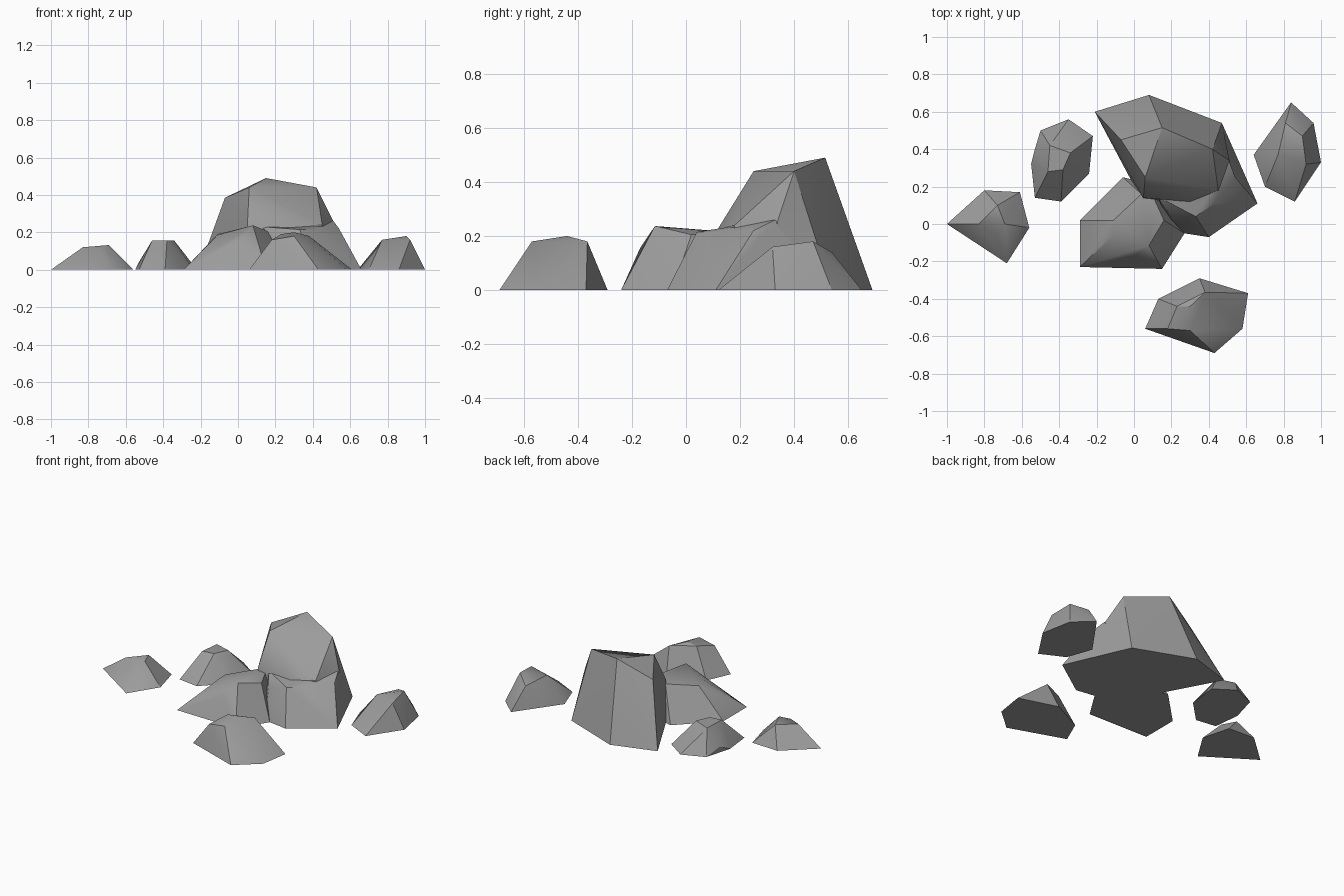
import bpy
import bmesh
from math import radians

if "Cube" in bpy.data.objects:
    bpy.data.objects.remove(bpy.data.objects["Cube"], do_unlink=True)

# Stone colour
stone = bpy.data.materials.new("stone_grey")
stone.use_nodes = True
GREY = (0.33, 0.33, 0.33, 1)
stone.diffuse_color = GREY
bsdf = stone.node_tree.nodes["Principled BSDF"]
bsdf.inputs["Base Color"].default_value = GREY
bsdf.inputs["Roughness"].default_value = 0.9


def rock(name, footprint, crown):
    """Chiselled rock: the hull of a ground outline and a few crown corners."""
    bm = bmesh.new()
    for x, y in footprint:
        bm.verts.new((x, y, 0))
    for corner in crown:
        bm.verts.new(corner)
    hull = bmesh.ops.convex_hull(bm, input=list(bm.verts))
    spare = {g for key in ("geom_interior", "geom_unused") for g in hull[key]
             if isinstance(g, bmesh.types.BMVert)}
    bmesh.ops.delete(bm, geom=list(spare), context='VERTS')
    # Merge the flat underside into a single face
    bmesh.ops.dissolve_limit(bm, angle_limit=radians(1), verts=list(bm.verts),
                             edges=list(bm.edges))
    bmesh.ops.recalc_face_normals(bm, faces=list(bm.faces))
    mesh = bpy.data.meshes.new(name)
    bm.to_mesh(mesh)
    bm.free()
    mesh.materials.append(stone)
    ob = bpy.data.objects.new(name, mesh)
    bpy.context.collection.objects.link(ob)
    bpy.ops.object.select_all(action='DESELECT')
    ob.select_set(True)
    bpy.context.view_layer.objects.active = ob
    bpy.ops.object.shade_smooth_by_angle(angle=radians(30))


# Central cluster
rock("tall_rock",
     [(-.21, .6), (.08, .69), (.47, .54), (.53, .3), (.45, .16), (.3, .1), (.04, .13)],
     [(-.07, .45, .385), (.15, .515, .49), (.42, .4, .44), (.06, .25, .44),
      (.51, .34, .26), (.45, .18, .24), (.3, .12, .23), (.05, .14, .235)])
rock("ledge_rock",
     [(.2, 0), (.27, -.05), (.4, -.07), (.66, .11), (.47, .54), (.1, .4)],
     [(.2, .04, .175), (.33, .04, .215), (.43, .11, .215), (.54, .25, .22),
      (.51, .33, .26), (.12, .15, .23)])
rock("low_rock",
     [(-.29, -.23), (.15, -.24), (.27, -.05), (.15, .2), (-.06, .25), (-.29, .02)],
     [(-.11, .02, .19), (-.11, -.06, .185), (0, -.17, .155), (.08, -.115, .237),
      (.16, .02, .205), (.11, .13, .215), (.04, .16, .215)])

# Scattered stones
rock("front_stone",
     [(.06, -.56), (.13, -.4), (.35, -.29), (.61, -.37), (.58, -.56), (.43, -.69)],
     [(.18, -.56, .16), (.3, -.57, .18), (.23, -.44, .19), (.3, -.44, .2),
      (.38, -.365, .18)])
rock("left_stone",
     [(.64, .37), (.84, .65), (.96, .54), (1, .33), (.86, .12), (.7, .2)],
     [(.77, .37, .16), (.81, .54, .14), (.9, .47, .18), (.92, .32, .16)])
rock("right_stone",
     [(-1, 0), (-.8, .18), (-.61, .17), (-.56, -.02), (-.68, -.21)],
     [(-.83, 0, .12), (-.73, .1, .125), (-.69, 0, .132), (-.74, -.05, .11)])
rock("back_right_stone",
     [(-.53, .14), (-.55, .32), (-.5, .5), (-.35, .56), (-.22, .47), (-.24, .27),
      (-.39, .12)],
     [(-.46, .28, .155), (-.45, .42, .15), (-.34, .38, .155), (-.38, .29, .155),
      (-.53, .4, .04)])
